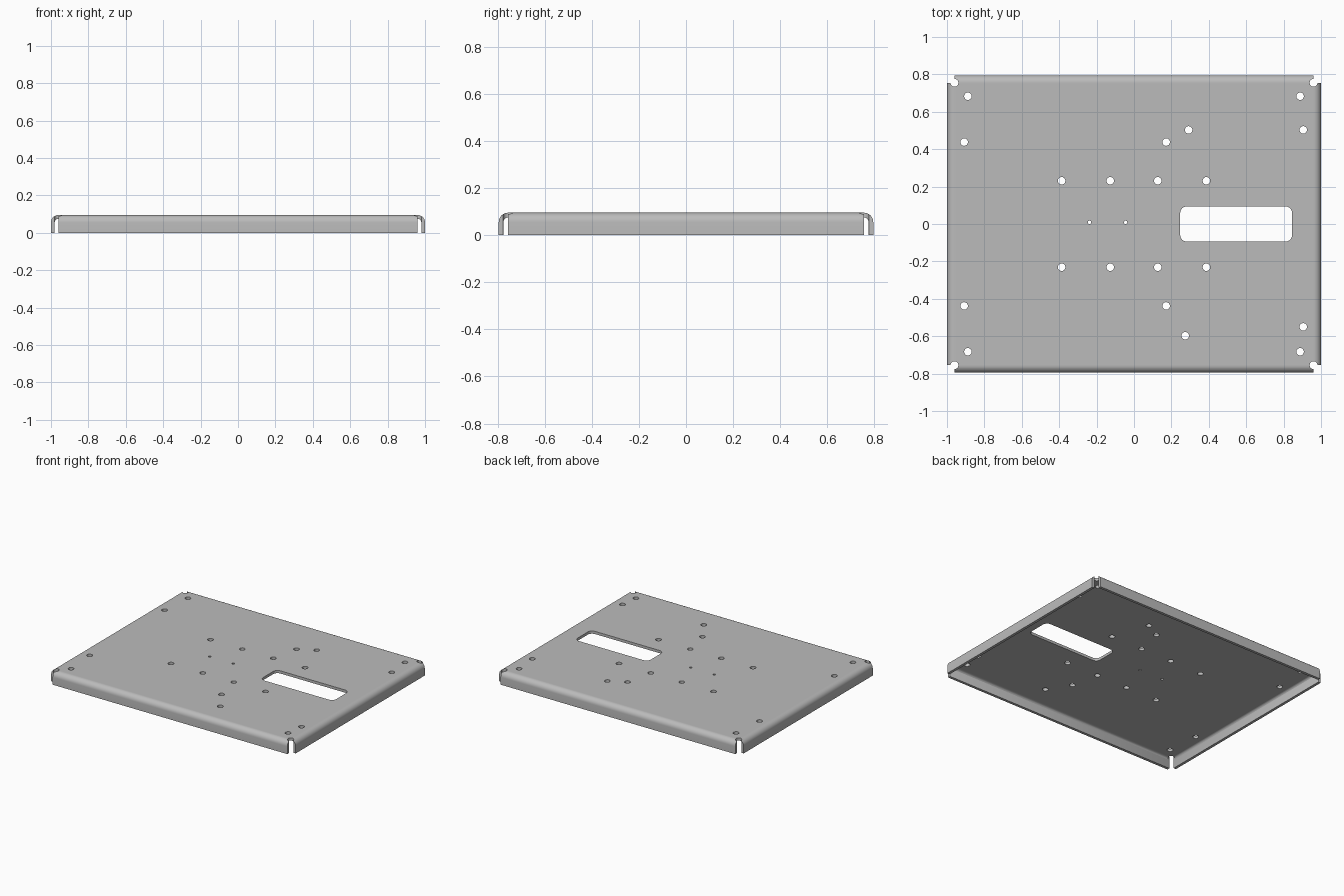
import bpy, bmesh
from math import sin, cos, pi
from mathutils import Matrix, Vector

if "Cube" in bpy.data.objects:
    bpy.data.objects.remove(bpy.data.objects["Cube"], do_unlink=True)

HALF_X, HALF_Y, HEIGHT = 1.0, 0.795, 0.095
THICK, BEND, STEPS = 0.02, 0.04, 8
PX, PY = HALF_X - BEND, HALF_Y - BEND      # half size of the flat plate


def make_object(name, bm):
    mesh = bpy.data.meshes.new(name)
    bm.to_mesh(mesh)
    bm.free()
    ob = bpy.data.objects.new(name, mesh)
    bpy.context.collection.objects.link(ob)
    return ob


def add_round_hole(bm, x, y, radius):
    bmesh.ops.create_cone(bm, cap_ends=True, segments=24, radius1=radius, radius2=radius,
                          depth=0.3, matrix=Matrix.Translation((x, y, HEIGHT)))


def add_slot(bm, cx, cy, hx, hy, r):
    ring = []
    for q, (sx, sy) in enumerate([(1, 1), (-1, 1), (-1, -1), (1, -1)]):
        for i in range(7):
            a = (q + i / 6) * pi / 2
            ring.append(bm.verts.new((cx + sx * (hx - r) + r * cos(a),
                                      cy + sy * (hy - r) + r * sin(a), 0)))
    face = bm.faces.new(ring)
    ext = bmesh.ops.extrude_face_region(bm, geom=[face])
    top = [v for v in ext["geom"] if isinstance(v, bmesh.types.BMVert)]
    bmesh.ops.translate(bm, verts=top, vec=(0, 0, 0.3))


# Sheet surface: flat plate with four flanges bent down
bm = bmesh.new()
corners = [Vector((sx * PX, sy * PY, HEIGHT)) for sx, sy in [(1, 1), (-1, 1), (-1, -1), (1, -1)]]
bm.faces.new([bm.verts.new(c) for c in corners])
profile = [(BEND * sin(i / STEPS * pi / 2), -BEND * (1 - cos(i / STEPS * pi / 2)))
           for i in range(STEPS + 1)] + [(BEND, -HEIGHT)]
for i in range(4):
    a, b = corners[i], corners[(i + 1) % 4]
    out = (b - a).normalized().cross(Vector((0, 0, 1)))
    rows = []
    for d, z in profile:
        shift = out * d + Vector((0, 0, z))
        rows.append((bm.verts.new(a + shift), bm.verts.new(b + shift)))
    for (a0, b0), (a1, b1) in zip(rows, rows[1:]):
        bm.faces.new((a0, a1, b1, b0))
bmesh.ops.remove_doubles(bm, verts=bm.verts[:], dist=1e-5)
bmesh.ops.recalc_face_normals(bm, faces=bm.faces[:])
if sum(f.normal.z for f in bm.faces) < 0:
    bmesh.ops.reverse_faces(bm, faces=bm.faces[:])
tray = make_object("sheet_metal_tray", bm)

# Cutters: corner reliefs, screw holes, pilot holes and the slot
bm = bmesh.new()
for s in (1, -1):
    for x in (PX, -PX):
        add_round_hole(bm, x, s * PY, 0.021)
    for x in (0.888, -0.888):
        add_round_hole(bm, x, s * 0.683, 0.02)
    for x in (-0.908, 0.172):
        add_round_hole(bm, x, s * 0.438, 0.02)
    for x in (0.387, 0.127, -0.127, -0.387):
        add_round_hole(bm, x, s * 0.231, 0.02)
for x, y in [(0.905, 0.503), (0.905, -0.55), (0.292, 0.503), (0.274, -0.598)]:
    add_round_hole(bm, x, y, 0.02)
for x in (-0.238, -0.045):
    add_round_hole(bm, x, 0.009, 0.009)
add_slot(bm, 0.546, 0, 0.299, 0.094, 0.035)
bmesh.ops.recalc_face_normals(bm, faces=bm.faces[:])
cutter = make_object("hole_cutter", bm)
cutter.hide_render = True

# Thickness and cuts, baked into the mesh
solid = tray.modifiers.new("Thickness", "SOLIDIFY")
solid.thickness, solid.offset, solid.use_even_offset = THICK, -1, True
cut = tray.modifiers.new("Holes", "BOOLEAN")
cut.operation, cut.solver, cut.object = "DIFFERENCE", "EXACT", cutter
bpy.context.view_layer.update()
graph = bpy.context.evaluated_depsgraph_get()
baked = bpy.data.meshes.new_from_object(tray.evaluated_get(graph))
tray.modifiers.clear()
tray.data = baked
bpy.data.objects.remove(cutter, do_unlink=True)

# Grey metal finish
grey = bpy.data.materials.new("light grey metal")
grey.use_nodes = True
colour = (0.5, 0.5, 0.5, 1)
grey.diffuse_color = colour
grey.node_tree.nodes["Principled BSDF"].inputs["Base Color"].default_value = colour
tray.data.materials.clear()
tray.data.materials.append(grey)

bpy.ops.object.select_all(action="DESELECT")
tray.select_set(True)
bpy.context.view_layer.objects.active = tray
bpy.ops.object.shade_smooth_by_angle(angle=pi / 6)
